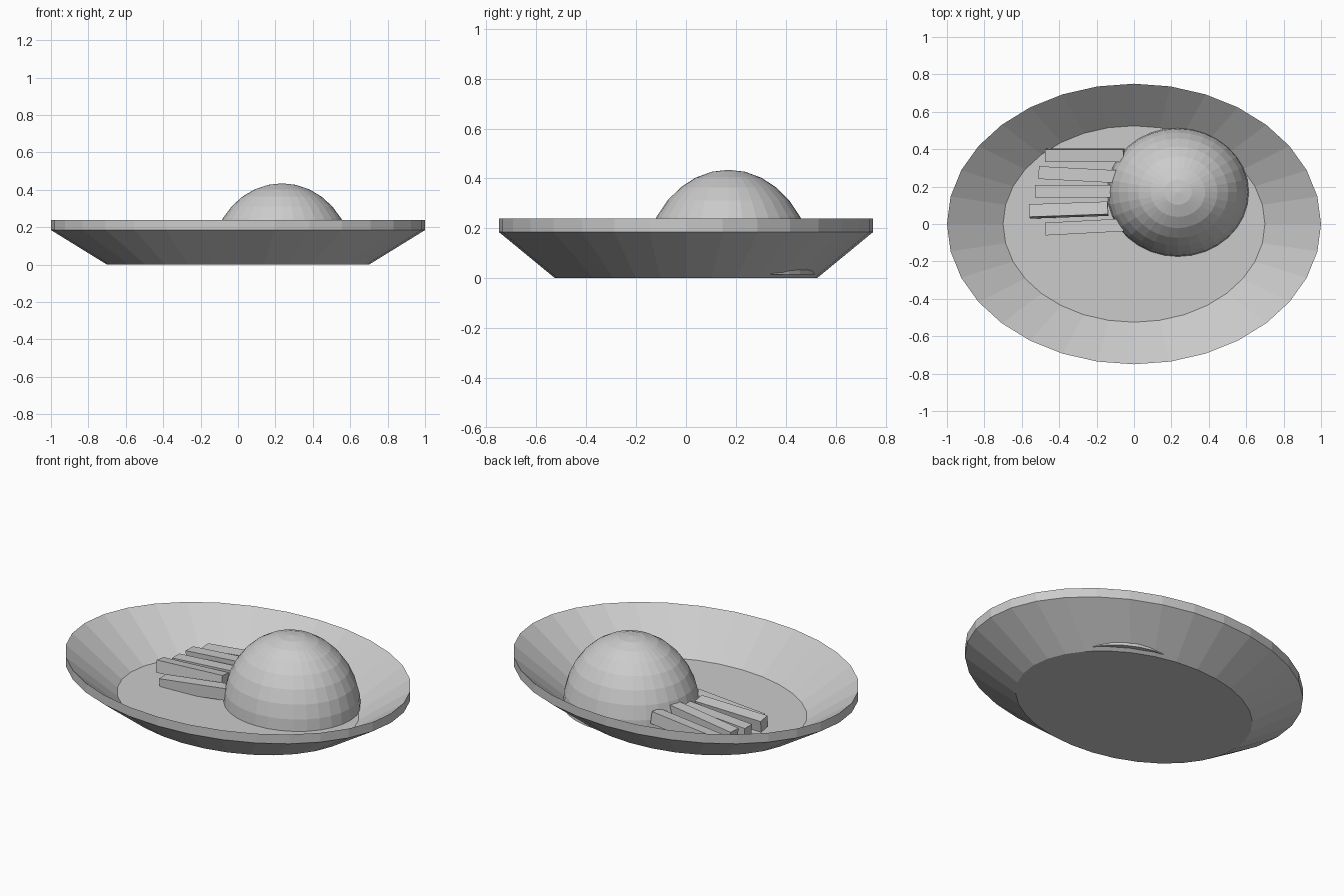
import bpy
import bmesh
import math
from mathutils import Matrix, Vector

cube = bpy.data.objects.get("Cube")
if cube:
    bpy.data.objects.remove(cube, do_unlink=True)

grey = bpy.data.materials.new("light_grey")
grey.use_nodes = True
grey.diffuse_color = (0.6, 0.6, 0.6, 1)
grey.node_tree.nodes["Principled BSDF"].inputs["Base Color"].default_value = (0.6, 0.6, 0.6, 1)


def finish(name, bm):
    """Turn a bmesh into a flat shaded, coloured object."""
    bmesh.ops.recalc_face_normals(bm, faces=bm.faces)
    mesh = bpy.data.meshes.new(name)
    bm.to_mesh(mesh)
    bm.free()
    mesh.materials.append(grey)
    obj = bpy.data.objects.new(name, mesh)
    bpy.context.collection.objects.link(obj)
    return obj


# Oval plate: rings from the base, up the outside, down to the inner floor
SIDES = 32
profile = [(0.7, 0), (1, 0.185), (1, 0.24), (0.7, 0.03)]
bm = bmesh.new()
rings = []
for radius, z in profile:
    angles = [2 * math.pi * i / SIDES for i in range(SIDES)]
    rings.append([bm.verts.new((radius * math.cos(a), 0.75 * radius * math.sin(a), z)) for a in angles])
for low, high in zip(rings, rings[1:]):
    for i in range(SIDES):
        j = (i + 1) % SIDES
        bm.faces.new((low[i], low[j], high[j], high[i]))
bm.faces.new(rings[0])
bm.faces.new(rings[-1])
finish("plate", bm)

# Domed bun: upper half of a stretched sphere, closed underneath
bm = bmesh.new()
bmesh.ops.create_uvsphere(bm, u_segments=32, v_segments=16, radius=1)
bmesh.ops.delete(bm, geom=[v for v in bm.verts if v.co.z < -0.01], context='VERTS')
bmesh.ops.holes_fill(bm, edges=[e for e in bm.edges if e.is_boundary], sides=0)
bmesh.ops.transform(bm, verts=bm.verts,
                    matrix=Matrix.Translation((0.235, 0.17, 0.015)) @ Matrix.Diagonal((0.38, 0.345, 0.42, 1)))
finish("bun", bm)


# Sticks: outer end x, y, top height, sideways turn, rise, roll (degrees)
def stick(name, x, y, top, turn, rise, roll):
    bm = bmesh.new()
    bmesh.ops.create_cube(bm, size=1)
    turned = (Matrix.Rotation(math.radians(turn), 4, 'Z')
              @ Matrix.Rotation(math.radians(-rise), 4, 'Y')
              @ Matrix.Rotation(math.radians(roll), 4, 'X'))
    shape = turned @ Matrix.Diagonal((0.42, 0.068, 0.07, 1)) @ Matrix.Translation((0.5, 0, -0.5))
    bmesh.ops.transform(bm, verts=bm.verts, matrix=Matrix.Translation(Vector((x, y, top))) @ shape)
    finish(name, bm)


sticks = [
    (-0.475, 0.365, 0.105, 0, 6, 5),
    (-0.51, 0.275, 0.115, -3, 6, 0),
    (-0.53, 0.175, 0.105, 0, 4, 0),
    (-0.56, 0.072, 0.12, 2, 2, -8),
    (-0.475, -0.027, 0.075, 3, 6, 0),
]
for number, values in enumerate(sticks, 1):
    stick(f"stick_{number}", *values)
